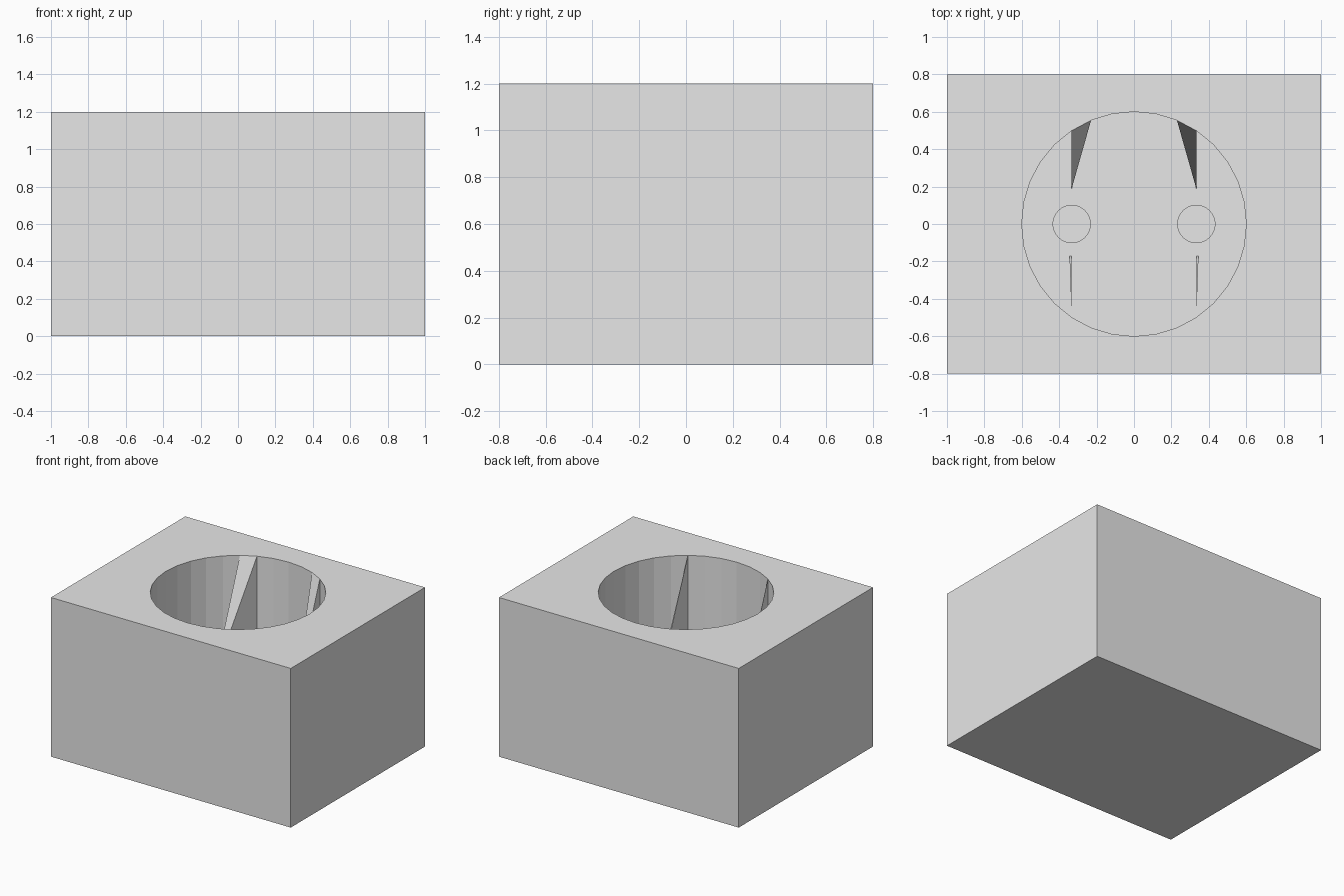
import bpy, bmesh
from math import sin, cos, radians
from mathutils import Matrix, Vector

cube = bpy.data.objects.get("Cube")
if cube:
    bpy.data.objects.remove(cube, do_unlink=True)

TOP, FLOOR, PIN_FLOOR = 1.2, 0.4, 0.2
CUP_R, PIN_R, PIN_X = 0.6, 0.1, 0.333

grey = bpy.data.materials.new("light_grey")
grey.use_nodes = True
grey.diffuse_color = (0.8, 0.8, 0.8, 1)
grey.node_tree.nodes["Principled BSDF"].inputs["Base Color"].default_value = (0.8, 0.8, 0.8, 1)


def make_object(name, bm):
    bmesh.ops.recalc_face_normals(bm, faces=bm.faces[:])
    mesh = bpy.data.meshes.new(name)
    bm.to_mesh(mesh)
    bm.free()
    mesh.materials.append(grey)
    obj = bpy.data.objects.new(name, mesh)
    bpy.context.scene.collection.objects.link(obj)
    return obj


def cylinder_cutter(name, x, radius, bottom, top):
    bm = bmesh.new()
    bmesh.ops.create_cone(bm, cap_ends=True, segments=32, radius1=radius, radius2=radius,
                          depth=top - bottom,
                          matrix=Matrix.Translation((x, 0, (top + bottom) / 2)) @ Matrix.Rotation(radians(90), 4, "Z"))
    obj = make_object(name, bm)
    obj.hide_render = True
    return obj


def hull(name, points):
    bm = bmesh.new()
    for p in points:
        bm.verts.new(p)
    bmesh.ops.convex_hull(bm, input=bm.verts[:])
    return make_object(name, bm)


# Solid block
bm = bmesh.new()
bmesh.ops.create_cube(bm, size=1)
bmesh.ops.scale(bm, vec=(2, 1.6, TOP), verts=bm.verts[:])
bmesh.ops.translate(bm, vec=(0, 0, TOP / 2), verts=bm.verts[:])
block = make_object("socket_block", bm)

# Round cup, then two pin holes in its floor
cutters = [cylinder_cutter("cup_cutter", 0, CUP_R, FLOOR, TOP + 0.2)]
for side, label in ((1, "left"), (-1, "right")):
    cutters.append(cylinder_cutter(label + "_pin_cutter", side * PIN_X, PIN_R, PIN_FLOOR, FLOOR + 0.1))
for cutter in cutters:
    mod = block.modifiers.new(cutter.name, "BOOLEAN")
    mod.operation = "DIFFERENCE"
    mod.solver = "EXACT"
    mod.object = cutter

# Bake the cuts and drop the cutters
bpy.context.view_layer.update()
baked = bpy.data.meshes.new_from_object(block.evaluated_get(bpy.context.evaluated_depsgraph_get()))
block.modifiers.clear()
block.data = baked
for cutter in cutters:
    bpy.data.objects.remove(cutter, do_unlink=True)


def rim(degrees, z):
    a = radians(degrees)
    return Vector((CUP_R * cos(a), CUP_R * sin(a), z))


# Sloping ribs on the back wall and thin webs on the front wall of the cup
for side, label in ((1, "left"), (-1, "right")):
    def mirrored(p):
        return (side * p[0], p[1], p[2])

    inner, outer = 67.5, 56.25
    back = [rim(a, z) for a in (inner, outer) for z in (FLOOR, TOP)]
    back.append((PIN_X, 0.19, FLOOR))
    hull(label + "_back_rib", [mirrored(p) for p in back])

    foot = Vector((PIN_X, -0.17, FLOOR))
    front = [rim(-outer, TOP), rim(-outer, FLOOR), foot, foot + Vector((0.012, 0, 0))]
    hull(label + "_front_web", [mirrored(p) for p in front])
